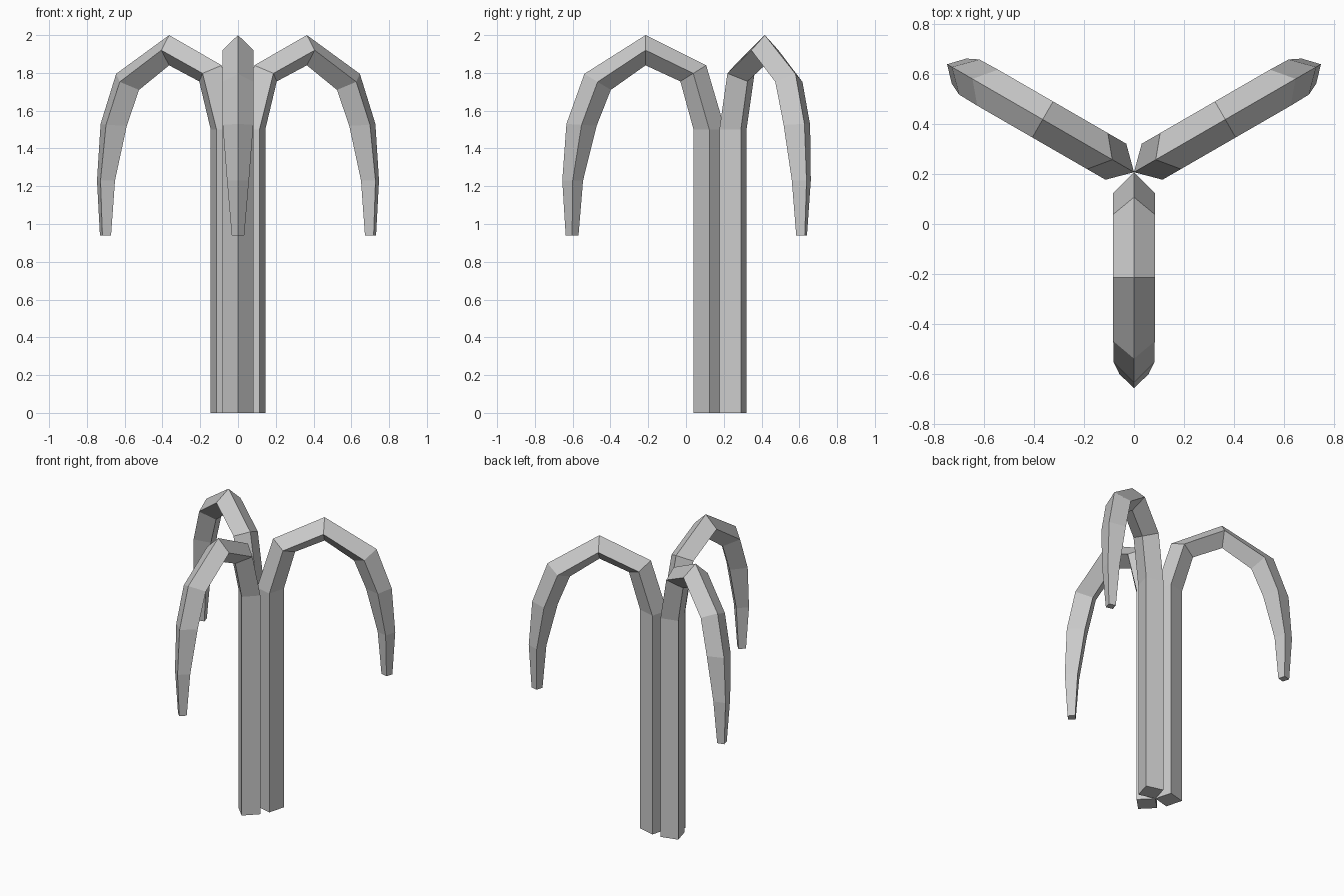
import bpy, bmesh
from math import radians
from mathutils import Matrix

if "Cube" in bpy.data.objects:
    bpy.data.objects.remove(bpy.data.objects["Cube"])

# Arm stations: (outer r, z), (inner r, z) of the diamond section, half width
STATIONS = [
    ((0.000, 0.00), (0.167, 0.00), 0.083),
    ((0.000, 1.50), (0.167, 1.50), 0.083),
    ((0.100, 1.84), (0.237, 1.755), 0.083),
    ((0.421, 2.00), (0.421, 1.84), 0.083),
    ((0.745, 1.795), (0.605, 1.71), 0.083),
    ((0.840, 1.53), (0.680, 1.52), 0.081),
    ((0.862, 1.23), (0.752, 1.23), 0.058),
    ((0.844, 0.94), (0.776, 0.94), 0.033),
]
HUB_Y = 0.207


def make_arm(name, angle):
    bm = bmesh.new()
    rings = []
    for (ro, zo), (ri, zi), w in STATIONS:
        rm, zm = (ro + ri) / 2, (zo + zi) / 2
        section = [(0, -ro, zo), (w, -rm, zm), (0, -ri, zi), (-w, -rm, zm)]
        rings.append([bm.verts.new(p) for p in section])
    for a, b in zip(rings, rings[1:]):
        for i in range(4):
            j = (i + 1) % 4
            bm.faces.new((a[i], a[j], b[j], b[i]))
    # Closed foot and tip
    bm.faces.new(rings[0])
    bm.faces.new(rings[-1])
    bmesh.ops.recalc_face_normals(bm, faces=bm.faces)
    bm.transform(Matrix.Translation((0, HUB_Y, 0)) @ Matrix.Rotation(radians(angle), 4, 'Z'))
    mesh = bpy.data.meshes.new(name)
    bm.to_mesh(mesh)
    bm.free()
    bpy.context.collection.objects.link(bpy.data.objects.new(name, mesh))


# Three identical hooked arms around a common axis
for name, angle in (("front_hook", 0), ("right_hook", 120), ("left_hook", 240)):
    make_arm(name, angle)
